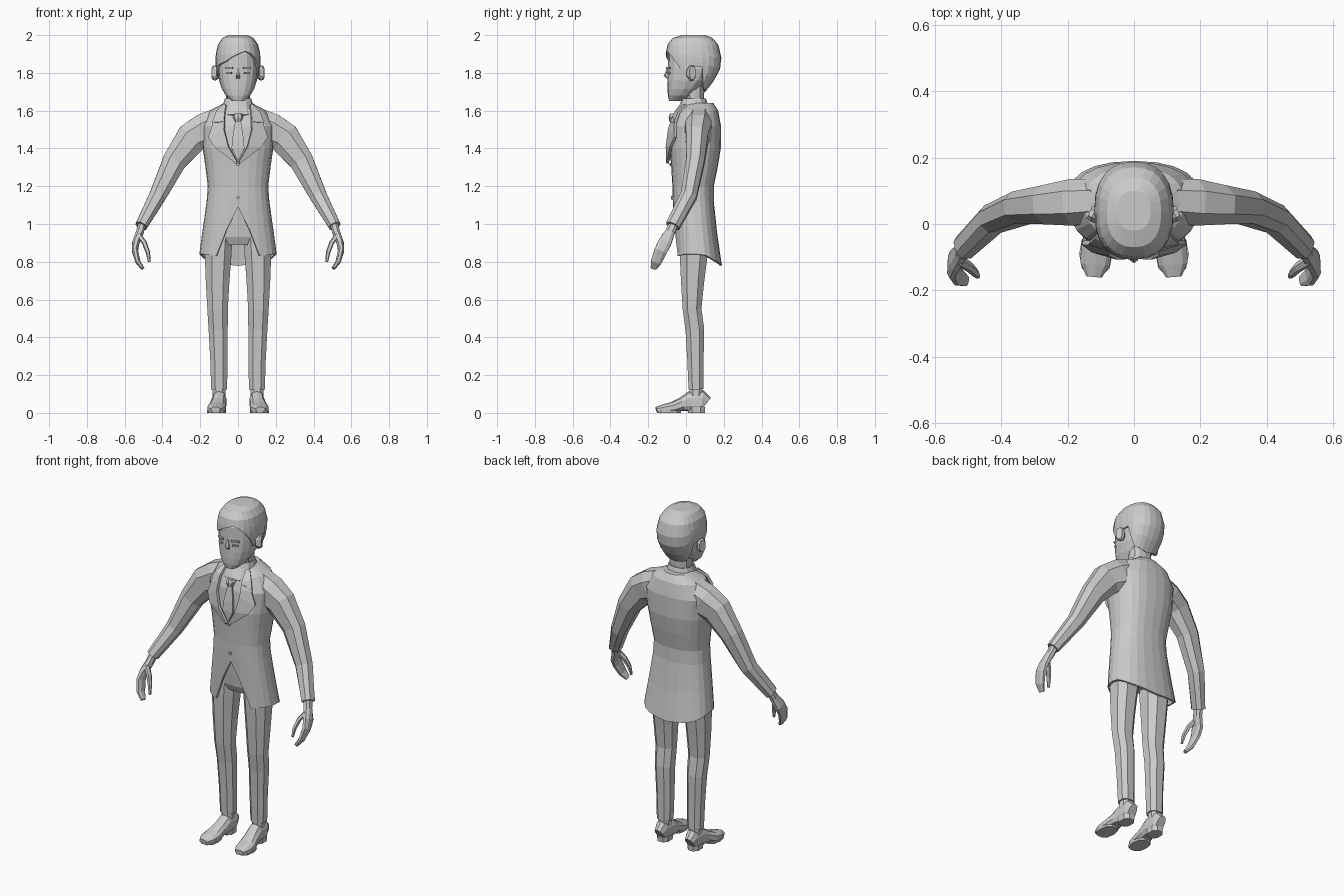
import bpy, bmesh, math
from mathutils import Vector

cube = bpy.data.objects.get("Cube")
if cube:
    bpy.data.objects.remove(cube, do_unlink=True)

grey = bpy.data.materials.new("plain_grey")
grey.use_nodes = True
grey.diffuse_color = (0.6, 0.6, 0.6, 1)
grey.node_tree.nodes["Principled BSDF"].inputs["Base Color"].default_value = (0.6, 0.6, 0.6, 1)

POWER = 2.4


def rounded(c):
    return math.copysign(abs(c) ** (2 / POWER), c)


def build(name, rows, closed=True, caps=(True, True), mirror=False, thick=0, offset=-1):
    """Skin a list of equal-length point rows into a flat-shaded mesh."""
    bm = bmesh.new()
    grid = [[bm.verts.new(p) for p in row] for row in rows]
    n = len(grid[0])
    for a, b in zip(grid, grid[1:]):
        for i in range(n if closed else n - 1):
            j = (i + 1) % n
            bm.faces.new((a[i], a[j], b[j], b[i]))
    if closed and caps[0]:
        bm.faces.new(grid[0])
    if closed and caps[1]:
        bm.faces.new(grid[-1])
    bmesh.ops.remove_doubles(bm, verts=bm.verts, dist=0.0005)
    bmesh.ops.recalc_face_normals(bm, faces=bm.faces)
    mesh = bpy.data.meshes.new(name)
    bm.to_mesh(mesh)
    bm.free()
    mesh.materials.append(grey)
    ob = bpy.data.objects.new(name, mesh)
    bpy.context.collection.objects.link(ob)
    if thick:
        mod = ob.modifiers.new("thickness", "SOLIDIFY")
        mod.thickness, mod.offset = thick, offset
    if mirror:
        ob.modifiers.new("mirror", "MIRROR")
    return ob


def section(prof, z):
    """Half width, front y and back y of a (z, rx, front, back) profile."""
    z = min(max(z, prof[-1][0]), prof[0][0])
    for a, b in zip(prof, prof[1:]):
        if z >= b[0]:
            t = (a[0] - z) / (a[0] - b[0])
            return [p + (q - p) * t for p, q in zip(a[1:], b[1:])]


def around(prof, ang, z):
    rx, front, back = section(prof, z)
    return (rx * rounded(math.sin(ang)),
            (front + back) / 2 - (back - front) / 2 * rounded(math.cos(ang)), z)


def shell(name, prof, n, start=None, hem=None, rows=4, **kw):
    """Upright loft; below start the columns run down to a hem set by angle."""
    angs = [math.tau * i / n for i in range(n)]
    levels = [p[0] for p in prof if start is None or p[0] > start]
    grid = [[around(prof, a, z) for a in angs] for z in levels]
    if hem:
        for k in range(rows + 1):
            grid.append([around(prof, a, start + (hem(a) - start) * k / rows) for a in angs])
    return build(name, grid, **kw)


def tube(name, stations, ref, n=8, floor=None, **kw):
    """Loft along a path of (x, y, z, radius along ref, radius across)."""
    pts = [Vector(s[:3]) for s in stations]
    grid = []
    for i, s in enumerate(stations):
        tan = (pts[min(i + 1, len(pts) - 1)] - pts[max(i - 1, 0)]).normalized()
        u = (Vector(ref) - tan * tan.dot(Vector(ref))).normalized()
        v = tan.cross(u)
        ring = []
        for k in range(n):
            a = math.tau * (k + 0.5) / n
            p = pts[i] + u * s[3] * rounded(math.cos(a)) + v * s[4] * rounded(math.sin(a))
            if floor is not None:
                p.z = max(p.z, floor)
            ring.append(p)
        grid.append(ring)
    return build(name, grid, mirror=True, **kw)


def table(pairs):
    """Stepwise linear lookup by angle in degrees."""
    def look(a):
        d = (math.degrees(a) + 180) % 360 - 180
        d = d if pairs[0][0] < 0 else abs(d)
        for (p, zp), (q, zq) in zip(pairs, pairs[1:]):
            if d <= q:
                return zp + (zq - zp) * (d - p) / (q - p)
        return pairs[-1][1]
    return look


# Jacket with cutaway front and longer back
coat = [(1.64, .075, .0, .145), (1.60, .15, -.045, .17), (1.52, .195, -.075, .185),
        (1.40, .187, -.086, .184), (1.30, .172, -.078, .168), (1.20, .16, -.072, .147),
        (1.12, .166, -.07, .147), (.95, .19, -.062, .165), (.78, .213, -.055, .19)]
coat_hem = table([(0, 1.09), (15, .97), (30, .83), (60, .84), (100, .84), (140, .80), (180, .78)])
shell("jacket", coat, 24, 1.12, coat_hem, caps=(True, False), thick=.012)


def on_chest(x, z, lift):
    rx, front, back = section(coat, z)
    bulge = (1 - min(abs(x) / rx, 1) ** POWER) ** (1 / POWER)
    return (x, (front + back) / 2 - (back - front) / 2 * bulge - lift, z)


def strip(name, inner, outer, lift, mirror=True):
    rows = [[on_chest(*p, lift) for p in edge] for edge in (inner, outer)]
    build(name, rows, closed=False, mirror=mirror, thick=.014, offset=0)


# Lapels, upper collar and tie
strip("lapel", [(.07, 1.57), (.073, 1.50), (.05, 1.41), (.004, 1.33)],
      [(.125, 1.55), (.155, 1.46), (.125, 1.41), (.01, 1.32)], .018)
strip("jacket_collar", [(.062, 1.63), (.07, 1.58), (.072, 1.54)],
      [(.078, 1.63), (.115, 1.59), (.135, 1.535)], .016)
strip("tie_blade", [(-.014, 1.55), (-.03, 1.45), (-.034, 1.40), (-.003, 1.34)],
      [(.014, 1.55), (.03, 1.45), (.034, 1.40), (.003, 1.34)], .006, False)
knot = [(1.585, .018, -.085, -.04), (1.565, .027, -.092, -.04), (1.54, .014, -.088, -.04)]
shell("tie_knot", knot, 8)
for z in (1.315, 1.14):
    bpy.ops.mesh.primitive_cylinder_add(vertices=8, radius=.009, depth=.012,
                                        location=on_chest(0, z, .003), rotation=(math.pi / 2, 0, 0))
    button = bpy.context.object
    button.name = "jacket_button"
    button.data.materials.append(grey)

# Neck and shirt collar
shell("neck", [(1.76, .068, -.01, .10), (1.66, .062, .0, .095), (1.58, .07, -.01, .10)], 12)
shell("shirt_collar", [(1.665, .07, -.02, .105), (1.635, .078, -.032, .115), (1.58, .09, -.07, .13)],
      12, caps=(False, False), thick=.008)

# Head, nose and ears
shell("head", [(1.96, .08, -.06, .13), (1.90, .104, -.094, .16), (1.82, .108, -.096, .16),
               (1.76, .10, -.098, .12), (1.715, .085, -.098, .075), (1.68, .065, -.096, .03),
               (1.652, .034, -.09, -.02)], 16)
shell("nose", [(1.825, .006, -.10, -.08), (1.785, .013, -.118, -.08), (1.77, .012, -.10, -.08)], 6)
tube("ear", [(.104, .02, 1.80, .022, .03), (.122, .03, 1.80, .026, .042),
             (.134, .035, 1.80, .02, .036)], (0, 1, 0))
for name, z, w in (("brow", 1.825, .02), ("eye", 1.80, .014)):
    rows = [[(.048 + s * w, -.094 + .008 * s, z + h) for s in (-1, 0, 1)] for h in (-.005, .005)]
    build(name, rows, closed=False, mirror=True, thick=.009, offset=0)

# Hair with side-swept fringe and sideburns
hair = [(2.0, .05, -.02, .10), (1.985, .082, -.07, .14), (1.95, .106, -.098, .17),
        (1.90, .118, -.108, .187), (1.85, .12, -.108, .188), (1.80, .115, -.10, .175),
        (1.74, .10, -.08, .135), (1.69, .085, -.06, .095)]
hair_hem = table([(-180, 1.70), (-125, 1.72), (-105, 1.83), (-90, 1.83), (-75, 1.78), (-60, 1.84),
                  (-30, 1.86), (0, 1.90), (20, 1.92), (45, 1.88), (60, 1.84), (75, 1.78),
                  (90, 1.83), (105, 1.83), (125, 1.72), (180, 1.70)])
shell("hair", hair, 24, 1.94, hair_hem, caps=(True, False), thick=.014)

# Sleeves, hands and thumbs
tube("sleeve", [(.09, .07, 1.54, .07, .085), (.17, .065, 1.495, .075, .10),
                (.245, .058, 1.455, .063, .09), (.335, .05, 1.335, .052, .068),
                (.425, .015, 1.15, .046, .048), (.512, -.07, .99, .04, .034)], (0, 1, 0))
tube("hand", [(.505, -.06, 1.01, .026, .022), (.52, -.085, .955, .027, .022),
              (.54, -.11, .905, .037, .02), (.546, -.133, .86, .036, .017),
              (.53, -.158, .80, .03, .014), (.505, -.172, .765, .017, .01)], (0, 1, 0))
tube("thumb", [(.525, -.11, .94, .018, .014), (.495, -.13, .90, .015, .013),
               (.477, -.148, .85, .012, .012), (.47, -.158, .80, .007, .007)], (0, 1, 0), n=6)

# Trousers
shell("trouser_seat", [(1.12, .15, -.055, .13), (1.0, .165, -.045, .14),
                       (.93, .15, -.038, .13), (.89, .10, -.02, .11)], 16)
tube("trouser_leg", [(.098, .045, .98, .082, .075), (.105, .041, .85, .08, .076),
                     (.108, .035, .70, .066, .067), (.108, .032, .55, .053, .058),
                     (.105, .047, .44, .053, .054), (.101, .05, .28, .046, .049),
                     (.10, .053, .125, .042, .045)], (0, 1, 0))
tube("sock", [(.10, .053, .16, .036, .036), (.10, .053, .05, .036, .036)], (0, 1, 0))

# Shoes
tube("shoe", [(.10, .105, .045, .026, .045), (.10, .085, .06, .038, .06),
              (.10, .02, .058, .04, .056), (.105, -.02, .045, .042, .038),
              (.112, -.07, .026, .05, .033), (.117, -.12, .02, .046, .025),
              (.12, -.158, .016, .025, .016)], (1, 0, 0), n=10, floor=.008)
tube("shoe_heel", [(.10, .055, .03, .05, .04), (.10, .055, .0, .048, .038)], (0, 1, 0))
tube("shoe_sole", [(.115, -.09, .012, .068, .05), (.115, -.09, .0, .066, .048)], (0, 1, 0), n=10)
